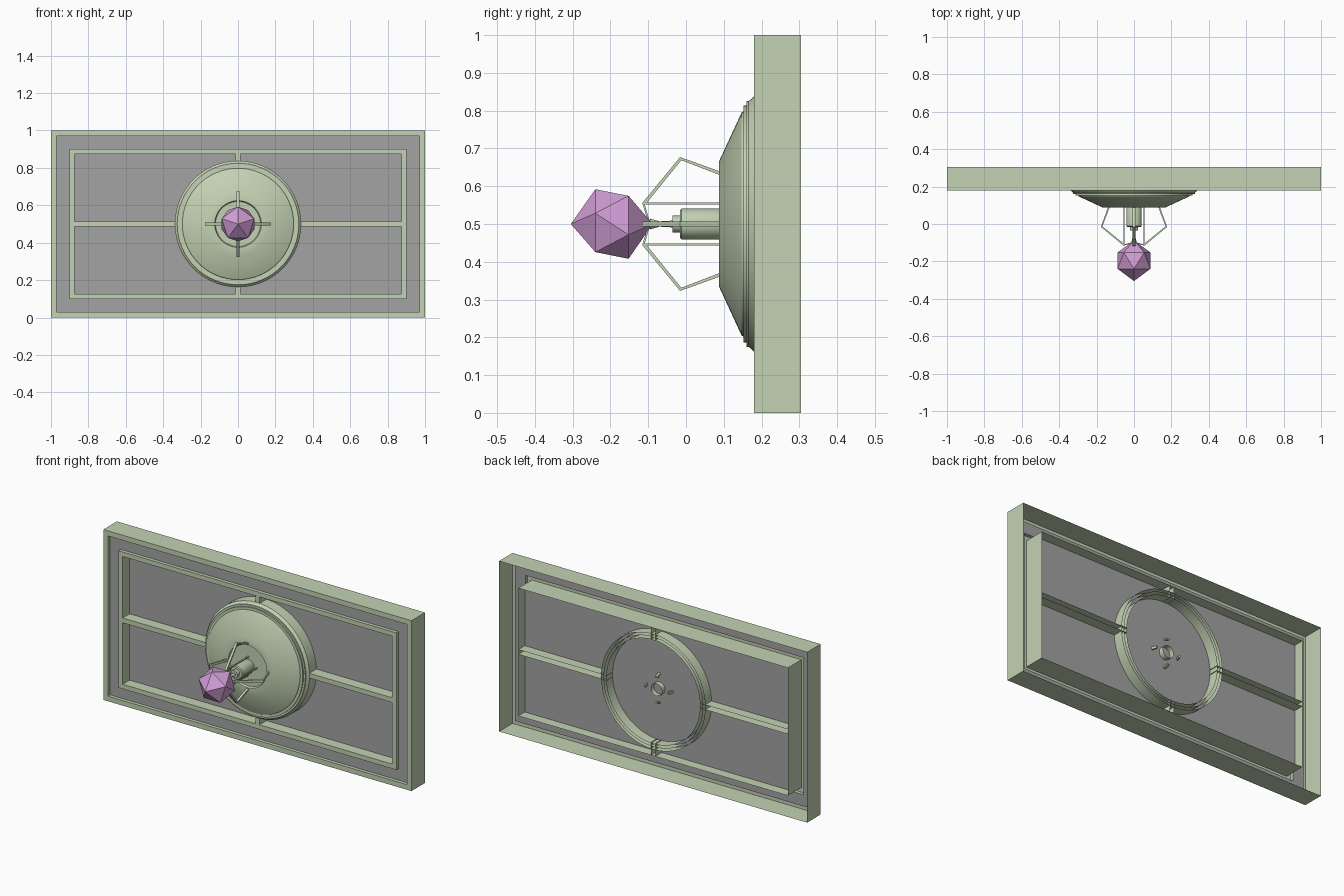
import bpy, bmesh, math
from mathutils import Vector

if "Cube" in bpy.data.objects:
    bpy.data.objects.remove(bpy.data.objects["Cube"])


def material(name, rgb):
    m = bpy.data.materials.new(name)
    m.diffuse_color = (*rgb, 1)
    m.use_nodes = True
    m.node_tree.nodes["Principled BSDF"].inputs["Base Color"].default_value = m.diffuse_color
    return m


SAGE = material("sage_green", (0.55, 0.645, 0.455))
GREY = material("panel_grey", (0.37, 0.37, 0.37))
PINK = material("orchid_pink", (0.645, 0.342, 0.672))
CZ = 0.5  # height of the centre axis


def build(name, verts, faces, mat, smooth=False):
    me = bpy.data.meshes.new(name)
    me.from_pydata(verts, [], faces)
    bm = bmesh.new()
    bm.from_mesh(me)
    bmesh.ops.recalc_face_normals(bm, faces=bm.faces)
    bm.to_mesh(me)
    bm.free()
    me.materials.append(mat)
    ob = bpy.data.objects.new(name, me)
    bpy.context.collection.objects.link(ob)
    if smooth:
        bpy.ops.object.select_all(action='DESELECT')
        ob.select_set(True)
        bpy.context.view_layer.objects.active = ob
        bpy.ops.object.shade_smooth_by_angle(angle=math.radians(25))
    return ob


def bridge(a, b, n):
    """Quads joining two closed loops of n points."""
    return [(a + i, a + (i + 1) % n, b + (i + 1) % n, b + i) for i in range(n)]


def rect_sweep(name, profile, mat, cap=False):
    """Rectangular loops given as (inset from outer edge, depth)."""
    verts = []
    for d, y in profile:
        verts += [(-1 + d, y, d), (1 - d, y, d), (1 - d, y, 1 - d), (-1 + d, y, 1 - d)]
    faces = []
    for k in range(len(profile) - 1):
        faces += bridge(4 * k, 4 * k + 4, 4)
    if cap:
        faces.append((0, 1, 2, 3))
    return build(name, verts, faces, mat)


def lathe(name, profile, mat, n=64):
    """Revolve (radius, depth) points about the centre axis; radius 0 closes it."""
    verts, faces = [], []
    for r, y in profile:
        rr = max(r, 1e-4)
        verts += [(rr * math.cos(2 * math.pi * i / n), y,
                   CZ + rr * math.sin(2 * math.pi * i / n)) for i in range(n)]
    for k in range(len(profile) - 1):
        faces += bridge(n * k, n * k + n, n)
    return build(name, verts, faces, mat, True)


def strip(name, path, angle, width, thick, mat):
    """Square bar along (radius, depth) points, turned about the centre axis."""
    out = Vector((math.cos(angle), 0, math.sin(angle)))
    side = Vector((-math.sin(angle), 0, math.cos(angle))) * width / 2
    pts = [out * r + Vector((0, y, CZ)) for r, y in path]
    verts, faces = [], []
    axis = Vector((0, 1, 0))
    for i, p in enumerate(pts):
        t = (pts[min(i + 1, len(pts) - 1)] - pts[max(i - 1, 0)]).normalized()
        nrm = (axis * t.dot(out) - out * t.dot(axis)).normalized() * thick / 2
        verts += [p + side + nrm, p - side + nrm, p - side - nrm, p + side - nrm]
    for k in range(len(pts) - 1):
        faces += bridge(4 * k, 4 * k + 4, 4)
    e = 4 * (len(pts) - 1)
    faces += [(0, 1, 2, 3), (e, e + 1, e + 2, e + 3)]
    return build(name, verts, faces, mat)


# Outer frame, raised inner trim and the grey panels between them (open at the back)
rect_sweep("outer_frame", [(0, .305), (0, .18), (.03, .18), (.03, .2)], SAGE)
rect_sweep("border_panel", [(.03, .2), (.098, .2)], GREY)
rect_sweep("inner_trim", [(.098, .2), (.098, .18), (.125, .18), (.125, .305)], SAGE)
rect_sweep("main_panel", [(.125, .245)], GREY, cap=True)

# Channel-shaped dividers from the trim to the round boss
for i, (label, r1) in enumerate([("right", .875), ("top", .375),
                                 ("left", .875), ("bottom", .375)]):
    a = i * math.pi / 2
    o = Vector((math.cos(a), 0, math.sin(a)))
    s = Vector((-math.sin(a), 0, math.cos(a)))
    verts = []
    for r in (.3, r1):
        for w, y in ((-.014, .305), (-.014, .18), (.014, .18), (.014, .305)):
            verts.append(o * r + s * w + Vector((0, y, CZ)))
    build("divider_" + label, verts, [(k, k + 1, k + 5, k + 4) for k in range(3)], SAGE)

# Stepped round boss with conical front, plus its inner rings behind the panel
lathe("round_boss", [(.338, .305), (.338, .18), (.325, .166), (.325, .16), (.314, .16),
                     (.314, .152), (.298, .152), (.295, .147), (.167, .088),
                     (.125, .088), (.12, .098), (0, .098)], SAGE)
lathe("boss_ring_outer", [(.322, .165), (.322, .305)], SAGE)
lathe("boss_ring_inner", [(.305, .155), (.305, .305)], SAGE)

# Central barrel, collar and stem
lathe("barrel", [(.036, .275), (.036, .1), (.041, .088), (.041, -.012), (.036, -.016),
                 (.022, -.016), (.022, -.036), (.009, -.036), (.007, -.07),
                 (.014, -.095), (0, -.1)], SAGE, 32)

# Four bent arms and straight inner rods holding the gem
for i in range(4):
    a = i * math.pi / 2
    strip(f"arm_{i + 1}", [(.075, .275), (.135, .088), (.173, -.014), (.052, -.113)],
          a, .014, .009, SAGE)
    strip(f"rod_{i + 1}", [(.054, .1), (.054, -.113)], a, .008, .005, SAGE)
    strip(f"claw_{i + 1}", [(.056, -.113), (.004, -.098)], a, .01, .005, SAGE)

# Faceted gem: twenty-sided, axis pointing forward
rings = [(-.24, 0), (-.152, math.pi / 5)]
verts = [(0, -.305, CZ)]
for y, off in rings:
    verts += [(.092 * math.sin(off + k * math.tau / 5), y,
               CZ + .092 * math.cos(off + k * math.tau / 5)) for k in range(5)]
verts.append((0, -.088, CZ))
faces = []
for k in range(5):
    j = (k + 1) % 5
    faces += [(0, 1 + k, 1 + j), (1 + k, 6 + k, 1 + j),
              (1 + j, 6 + k, 6 + j), (11, 6 + j, 6 + k)]
build("gem", verts, faces, PINK)
